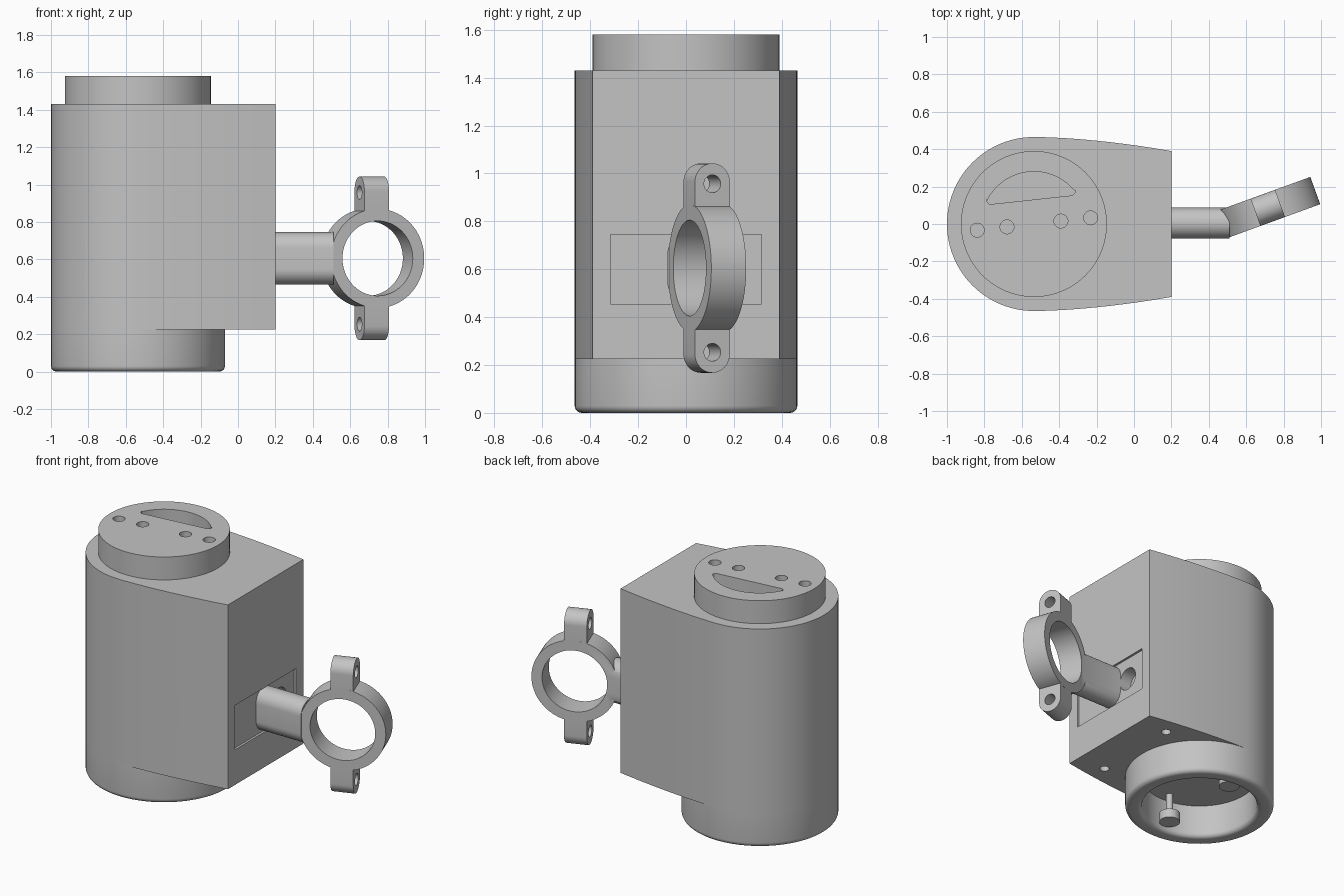
import bpy, bmesh, math
from mathutils import Matrix, Vector

cube = bpy.data.objects.get("Cube")
if cube:
    bpy.data.objects.remove(cube, do_unlink=True)

grey = bpy.data.materials.new("plain grey")
grey.use_nodes = True
grey.diffuse_color = (0.55, 0.55, 0.55, 1)
grey.node_tree.nodes["Principled BSDF"].inputs["Base Color"].default_value = (0.55, 0.55, 0.55, 1)

X, Y, Z = Vector((1, 0, 0)), Vector((0, 1, 0)), Vector((0, 0, 1))


def make_object(name, bm):
    bmesh.ops.recalc_face_normals(bm, faces=bm.faces)
    mesh = bpy.data.meshes.new(name)
    bm.to_mesh(mesh)
    bm.free()
    mesh.materials.append(grey)
    obj = bpy.data.objects.new(name, mesh)
    bpy.context.collection.objects.link(obj)
    return obj


def prism(name, outline, origin, depth, across=X, up=Y):
    """Extrude a 2D outline from origin along across x up."""
    along = across.cross(up)
    place = Matrix((across, up, along)).transposed().to_4x4()
    place.translation = origin
    bm = bmesh.new()
    face = bm.faces.new([bm.verts.new((a, b, 0)) for a, b in outline])
    extruded = bmesh.ops.extrude_face_region(bm, geom=[face])["geom"]
    verts = [v for v in extruded if isinstance(v, bmesh.types.BMVert)]
    bmesh.ops.translate(bm, verts=verts, vec=(0, 0, depth))
    bm.transform(place)
    return make_object(name, bm)


def arc(radius, start, end, steps, cx=0, cy=0):
    angles = [math.radians(start + (end - start) * i / steps) for i in range(steps + 1)]
    return [(cx + radius * math.cos(a), cy + radius * math.sin(a)) for a in angles]


def circle(radius, steps=48):
    return arc(radius, 0, 360, steps)[:-1]


def stadium(half_width, half_height):
    c = half_height - half_width
    return arc(half_width, 0, 180, 20, cy=c) + arc(half_width, 180, 360, 20, cy=-c)


def combine(target, other, operation="DIFFERENCE"):
    mod = target.modifiers.new("combine", "BOOLEAN")
    mod.operation, mod.object, mod.solver = operation, other, "EXACT"
    bpy.context.view_layer.objects.active = target
    bpy.ops.object.modifier_apply(modifier=mod.name)
    bpy.data.objects.remove(other, do_unlink=True)


def lathe(name, profile, centre):
    bm = bmesh.new()
    verts = [bm.verts.new((r, 0, z)) for r, z in profile]
    edges = [bm.edges.new((verts[i - 1], verts[i])) for i in range(len(verts))]
    bmesh.ops.spin(bm, geom=verts + edges, axis=Z, cent=(0, 0, 0),
                   angle=math.tau, steps=96, use_merge=True)
    bmesh.ops.remove_doubles(bm, verts=bm.verts, dist=0.0001)
    bm.transform(Matrix.Translation(centre))
    return make_object(name, bm)


# Main housing: round back end, gently tapering sides, flat mounting face
axis_x, radius, face_x = -0.535, 0.465, 0.2
side = []
for i in range(1, 17):
    t = i / 16
    side.append((axis_x + t * (face_x - axis_x), radius - 0.075 * t ** 1.7))
outline = arc(radius, 90, 270, 48, cx=axis_x)
outline += [(x, -y) for x, y in side] + side[::-1]
housing = prism("housing", outline, Vector((0, 0, 0.225)), 1.205)

# Shallow rectangular recess and stepped screw holes in the mounting face
rect = [(-0.315, -0.145), (0.315, -0.145), (0.315, 0.145), (-0.315, 0.145)]
combine(housing, prism("recess", rect, Vector((0.185, 0, 0.6)), 0.1, Y, Z))
for y in (-0.16, 0.16):
    for r, depth in ((0.075, 0.1), (0.037, 0.2)):
        combine(housing, prism("bore", circle(r), Vector((face_x - depth, y, 0.6)), 0.4, Y, Z))

# Holes in the front side and in the underside
for x, y in ((-0.84, -0.25), (-0.085, -0.34)):
    combine(housing, prism("bore", circle(0.038), Vector((x, -0.6, 0.595)), 0.6 + y, Z, X))
for y in (-0.3, 0.3):
    combine(housing, prism("bore", circle(0.03), Vector((-0.01, y, 0.1)), 0.27))

# Top cap with a curved slot and a slanted row of four holes
axis = Vector((axis_x, 0, 0))
tilt = math.radians(6.2)
row = Vector((math.cos(tilt), math.sin(tilt), 0))
column = Z.cross(row)
cap = prism("top_cap", circle(0.39, 96), axis + Z * 1.42, 0.16)
slot = arc(0.28, 33, 147, 32)
slot += arc(0.025, 147, 270, 6, cx=-0.214, cy=0.155)[1:]
slot += arc(0.025, -90, 33, 6, cx=0.214, cy=0.155)[:-1]
combine(cap, prism("slot", slot, axis + Z * 1.48, 0.2, row, column))
for offset in (-0.305, -0.145, 0.145, 0.305):
    combine(cap, prism("bore", circle(0.037), axis + row * offset + Z * 1.48, 0.2))

# Hollow round base with softened rims
profile = [(0.36, 0.225)]
profile += arc(0.03, 180, 270, 6, cx=0.39, cy=0.03)
profile += arc(0.03, 270, 360, 6, cx=0.435, cy=0.03)
profile += [(radius, 0.225)]
base = lathe("base_ring", profile, axis)

# Pins with wider feet inside the hollow base
pins = []
for side_name, y in (("front", -0.29), ("back", 0.29)):
    at = axis + Y * y
    pin = prism(side_name + "_pin", circle(0.022, 24), at + Z * 0.06, 0.17)
    foot = prism("foot", circle(0.065, 32), at + Z * 0.03, 0.06)
    combine(pin, foot, "UNION")
    pins.append(pin)

# Clamp: angled ring with a lug above and below, on a rounded stem
turn = math.radians(20)
u = Vector((math.cos(turn), math.sin(turn), 0))
n = Z.cross(u)
centre = Vector((0.72, 0.088, 0.605))
clamp = prism("clamp_ring", circle(0.265, 96), centre + n * 0.0775, 0.155, u, Z)
lug = prism("lugs", stadium(0.0772, 0.4375), centre - u * 0.075, 0.14, n, Z)
combine(clamp, lug, "UNION")
stem = prism("stem", stadium(0.083, 0.14), Vector((0.17, 0.005, 0.605)), 0.34, Y, Z)
combine(clamp, stem, "UNION")
combine(clamp, prism("bore", circle(0.2, 96), centre + n * 0.3, 0.6, u, Z))
for z in (-0.352, 0.352):
    combine(clamp, prism("bore", circle(0.037), centre + Z * z - u * 0.3, 0.6, n, Z))

# Smooth curved surfaces, keep edges crisp
bpy.ops.object.select_all(action="DESELECT")
for obj in [housing, cap, base, clamp] + pins:
    obj.select_set(True)
bpy.context.view_layer.objects.active = housing
bpy.ops.object.shade_smooth_by_angle(angle=math.radians(30))
